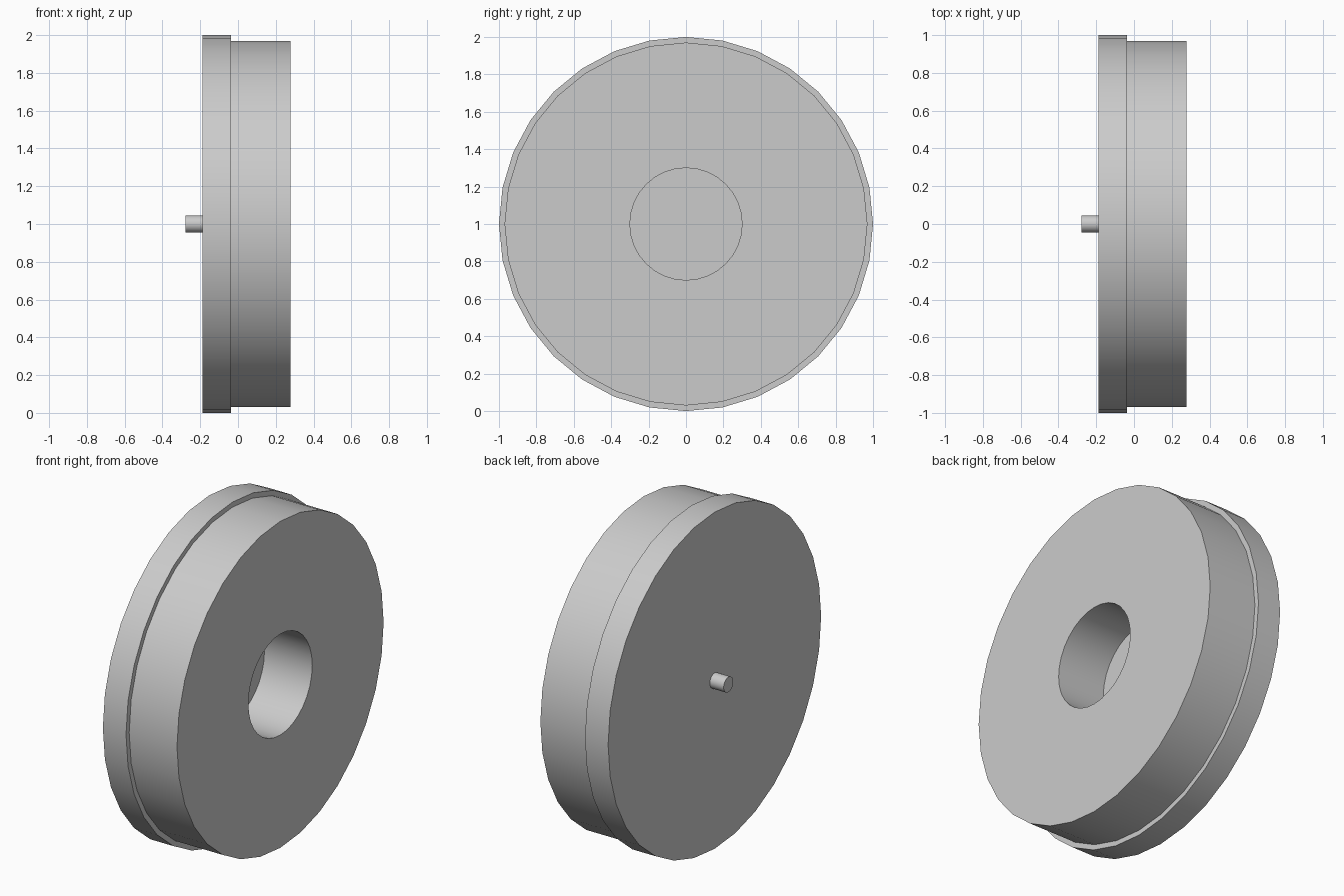
import bpy, bmesh, math
from mathutils import Vector

if "Cube" in bpy.data.objects:
    bpy.data.objects.remove(bpy.data.objects["Cube"])

SIDES = 32
AXIS_Z = 1.0


def lathe(name, profile):
    """Revolve (x, radius) points around the x axis; smooth with sharp rims."""
    bm = bmesh.new()
    verts = [bm.verts.new((x, 0, r)) for x, r in profile]
    edges = [bm.edges.new(pair) for pair in zip(verts, verts[1:])]
    bmesh.ops.spin(bm, geom=verts + edges, cent=(0, 0, 0), axis=(1, 0, 0),
                   angle=math.tau, steps=SIDES, use_merge=False)
    bmesh.ops.remove_doubles(bm, verts=bm.verts[:], dist=1e-4)
    bmesh.ops.recalc_face_normals(bm, faces=bm.faces[:])
    bmesh.ops.translate(bm, verts=bm.verts[:], vec=Vector((0, 0, AXIS_Z)))
    mesh = bpy.data.meshes.new(name)
    bm.to_mesh(mesh)
    bm.free()
    obj = bpy.data.objects.new(name, mesh)
    bpy.context.collection.objects.link(obj)
    bpy.ops.object.select_all(action='DESELECT')
    obj.select_set(True)
    bpy.context.view_layer.objects.active = obj
    bpy.ops.object.shade_smooth_by_angle(angle=math.radians(30))
    return obj


# Flanged disc: wide back plate, slightly narrower drum, blind central bore
lathe("flanged_disc", [
    (-0.188, 0), (-0.188, 1.0), (-0.036, 1.0), (-0.036, 0.97),
    (0.278, 0.97), (0.278, 0.3), (-0.036, 0.3), (-0.036, 0),
])

# Small axle pin on the back plate, sunk a little into it
lathe("axle_pin", [(-0.279, 0), (-0.279, 0.045), (-0.18, 0.045), (-0.18, 0)])
